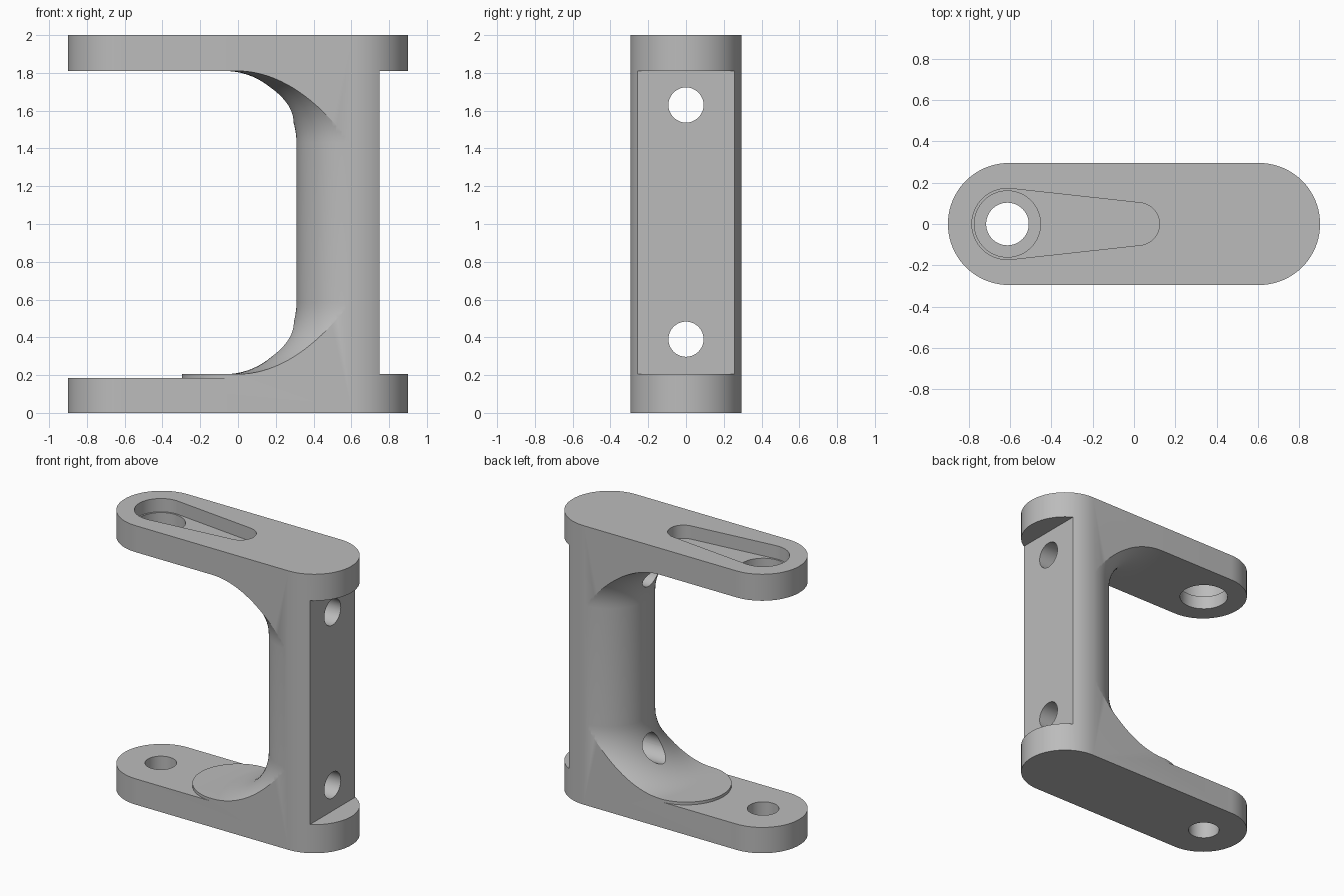
import bpy, bmesh, math

if "Cube" in bpy.data.objects:
    bpy.data.objects.remove(bpy.data.objects["Cube"])

HALF_W, END_X = 0.295, 0.605      # half width and end centres of the plan
LOW, HIGH = 0.205, 1.81           # inner faces of the two arms
FILLET = 0.38

grey = bpy.data.materials.new("machined grey")
grey.use_nodes = True
grey.diffuse_color = (0.5, 0.5, 0.5, 1)
grey.node_tree.nodes["Principled BSDF"].inputs["Base Color"].default_value = (0.5, 0.5, 0.5, 1)


def make(name, bm):
    bmesh.ops.recalc_face_normals(bm, faces=bm.faces)
    mesh = bpy.data.meshes.new(name)
    bm.to_mesh(mesh)
    bm.free()
    obj = bpy.data.objects.new(name, mesh)
    bpy.context.collection.objects.link(obj)
    mesh.materials.append(grey)
    return obj


def prism(name, outline, z0, z1):
    bm = bmesh.new()
    face = bm.faces.new([bm.verts.new((x, y, z0)) for x, y in outline])
    ext = bmesh.ops.extrude_face_region(bm, geom=[face])
    tops = [v for v in ext["geom"] if isinstance(v, bmesh.types.BMVert)]
    bmesh.ops.translate(bm, vec=(0, 0, z1 - z0), verts=tops)
    return make(name, bm)


def capsule(xa, ra, xb, rb, steps=40):
    # two round ends of any radius joined by tangent lines
    tilt = math.asin((ra - rb) / (xb - xa))
    a0 = math.pi / 2 - tilt
    pts = []
    for x, r, start, sweep in ((xb, rb, -a0, 2 * a0),
                               (xa, ra, a0, 2 * math.pi - 2 * a0)):
        for i in range(steps + 1):
            a = start + sweep * i / steps
            pts.append((x + r * math.cos(a), r * math.sin(a)))
    return pts


def circle(x, r, steps=64):
    return [(x + r * math.cos(2 * math.pi * i / steps),
             r * math.sin(2 * math.pi * i / steps)) for i in range(steps)]


def box(name, x0, x1, z0, z1):
    return prism(name, [(x0, -1), (x1, -1), (x1, 1), (x0, 1)], z0, z1)


def subtract(target, cutter):
    mod = target.modifiers.new("cut", 'BOOLEAN')
    mod.operation, mod.solver, mod.object = 'DIFFERENCE', 'EXACT', cutter
    bpy.context.view_layer.objects.active = target
    bpy.ops.object.modifier_apply(modifier=mod.name)
    bpy.data.objects.remove(cutter)


def flared_column(steps=20, sides=128):
    # round column whose ends sweep out into the arms
    r0 = HALF_W + 0.0005
    arc = [(r0 + FILLET * (1 - math.sin(a)), FILLET * (1 - math.cos(a)))
           for a in (math.pi / 2 * i / steps for i in range(steps + 1))]
    profile = [(r0 + FILLET, 0.1)] + [(r, LOW + h) for r, h in arc]
    profile += [(r, HIGH - h) for r, h in reversed(arc)] + [(r0 + FILLET, 1.9)]
    bm = bmesh.new()
    rings = [[bm.verts.new((END_X + r * math.cos(2 * math.pi * i / sides),
                            r * math.sin(2 * math.pi * i / sides), z))
              for i in range(sides)] for r, z in profile]
    for a, b in zip(rings, rings[1:]):
        for i in range(sides):
            j = (i + 1) % sides
            bm.faces.new((a[i], a[j], b[j], b[i]))
    bm.faces.new(rings[0])
    bm.faces.new(rings[-1])
    return make("column_form", bm)


# Bracket blank
bracket = prism("c_bracket", capsule(-END_X, HALF_W, END_X, HALF_W), 0, 2)

# Opening between the arms, leaving the flared column
opening = box("opening", -2, END_X, LOW, HIGH)
subtract(opening, flared_column())
subtract(bracket, opening)

# Lowered arm top, leaving a round-ended raised pad
step = box("step", -2, 0, 0.185, 0.5)
subtract(step, prism("pad_form", circle(0, HALF_W + 0.001, 96), 0.1, 0.6))
subtract(bracket, step)

# Flat mounting face on the back of the column
subtract(bracket, box("flat", 0.75, 2, LOW, HIGH))

# Tapered pocket and vertical holes
subtract(bracket, prism("pocket", capsule(-0.612, 0.172, 0.02, 0.103), 1.905, 2.1))
subtract(bracket, prism("upper_hole", circle(-0.612, 0.16), 1.7, 1.95))
subtract(bracket, prism("lower_hole", circle(-0.612, 0.103), -0.1, 0.4))

# Mounting bolt holes through the column
for z in (0.39, 1.63):
    drill = prism("bolt_hole", circle(0, 0.093), -1, 1.5)
    drill.rotation_euler = (0, math.pi / 2, 0)
    drill.location = (0, 0, z)
    bpy.context.view_layer.update()
    subtract(bracket, drill)

bpy.ops.object.select_all(action='DESELECT')
bracket.select_set(True)
bpy.context.view_layer.objects.active = bracket
bpy.ops.object.shade_smooth_by_angle(angle=math.radians(25))
